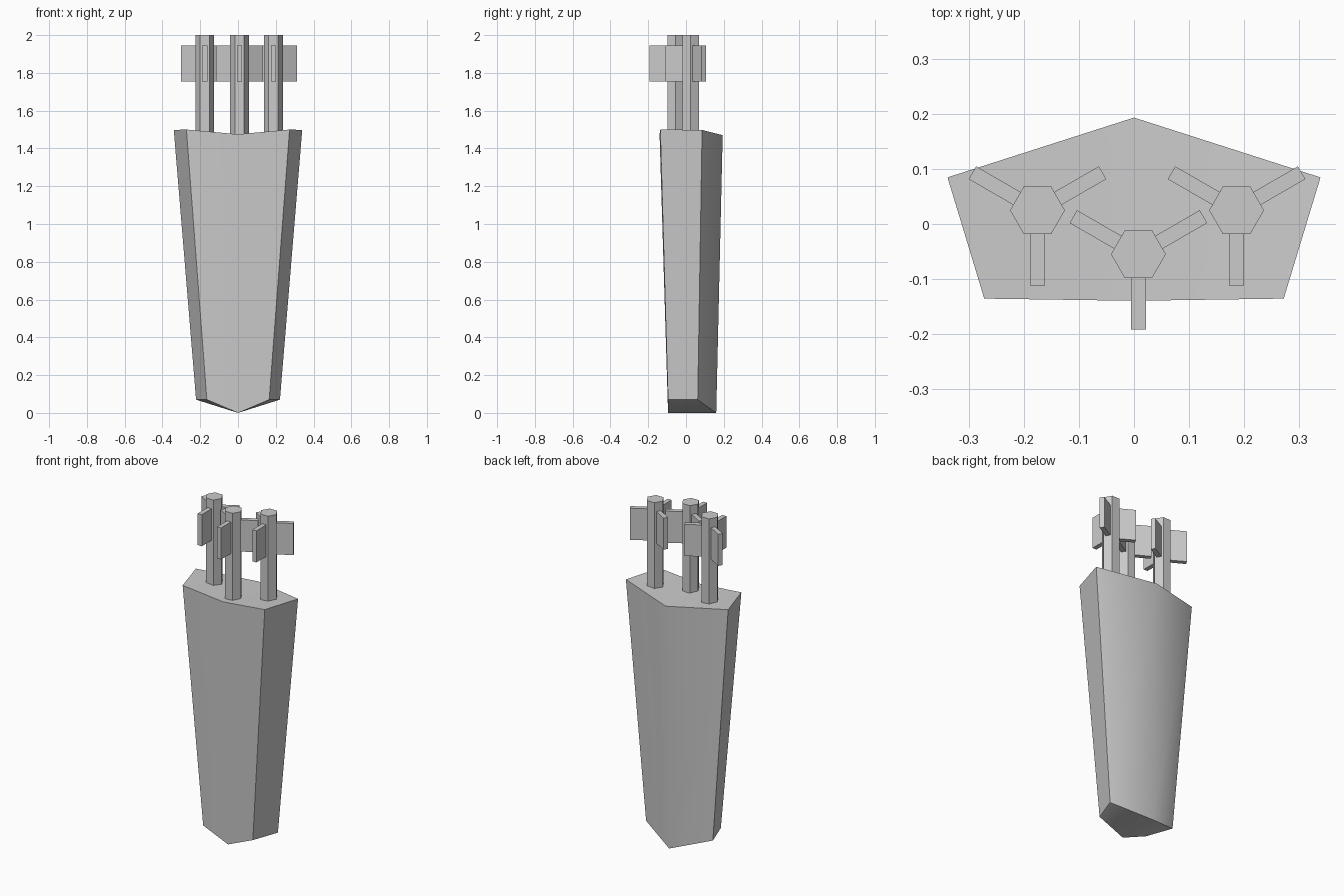
import bpy, bmesh
from math import radians
from mathutils import Matrix, Vector

if "Cube" in bpy.data.objects:
    bpy.data.objects.remove(bpy.data.objects["Cube"])


def make_object(name, bm, angle=None):
    bmesh.ops.recalc_face_normals(bm, faces=bm.faces)
    mesh = bpy.data.meshes.new(name)
    bm.to_mesh(mesh)
    bm.free()
    obj = bpy.data.objects.new(name, mesh)
    bpy.context.collection.objects.link(obj)
    if angle:
        bpy.ops.object.select_all(action='DESELECT')
        obj.select_set(True)
        bpy.context.view_layer.objects.active = obj
        bpy.ops.object.shade_smooth_by_angle(angle=radians(angle))
    return obj


# Tapered quiver body: half outlines (front centre to back centre), mirrored
def ring(half):
    return half + [(-x, y, z) for x, y, z in reversed(half[1:-1])]


bottom = ring([(0, -0.095, 0), (0.165, -0.095, 0.07), (0.222, 0.062, 0.07), (0, 0.16, 0)])
top = ring([(0, -0.14, 1.475), (0.273, -0.136, 1.5), (0.34, 0.085, 1.498), (0, 0.194, 1.47)])
bm = bmesh.new()
lo = [bm.verts.new(p) for p in bottom]
hi = [bm.verts.new(p) for p in top]
for i in range(6):
    j = (i + 1) % 6
    bm.faces.new((lo[i], lo[j], hi[j], hi[i]))
for loop in (lo, hi):
    bm.faces.new(loop[:4])
    bm.faces.new((loop[3], loop[4], loop[5], loop[0]))
make_object("quiver_body", bm, 50)


# Arrows: hexagonal shaft with three flat feathers
def arrow(label, x, y):
    bm = bmesh.new()
    z0, z1 = 1.44, 2.0
    bmesh.ops.create_cone(bm, cap_ends=True, segments=6, radius1=0.05, radius2=0.05,
                          depth=z1 - z0,
                          matrix=Matrix.Translation((x, y, (z0 + z1) / 2))
                          @ Matrix.Rotation(radians(90), 4, 'Z'))
    # one hexagon corner must point along x
    corner = max((v.co - Vector((x, y, v.co.z))).x for v in bm.verts)
    if corner < 0.048:
        bmesh.ops.rotate(bm, verts=bm.verts, cent=(x, y, 0),
                         matrix=Matrix.Rotation(radians(30), 3, 'Z'))
    make_object("arrow_shaft_" + label, bm, 50)

    bm = bmesh.new()
    inner, outer = 0.035, 0.137
    for a in (-90, 30, 150):
        m = (Matrix.Translation((x, y, 1.85)) @ Matrix.Rotation(radians(a), 4, 'Z')
             @ Matrix.Translation(((inner + outer) / 2, 0, 0))
             @ Matrix.Diagonal((outer - inner, 0.027, 0.19, 1)))
        bmesh.ops.create_cube(bm, size=1, matrix=m)
    make_object("arrow_feathers_" + label, bm)


arrow("left", -0.176, 0.025)
arrow("middle", 0.008, -0.055)
arrow("right", 0.187, 0.025)
